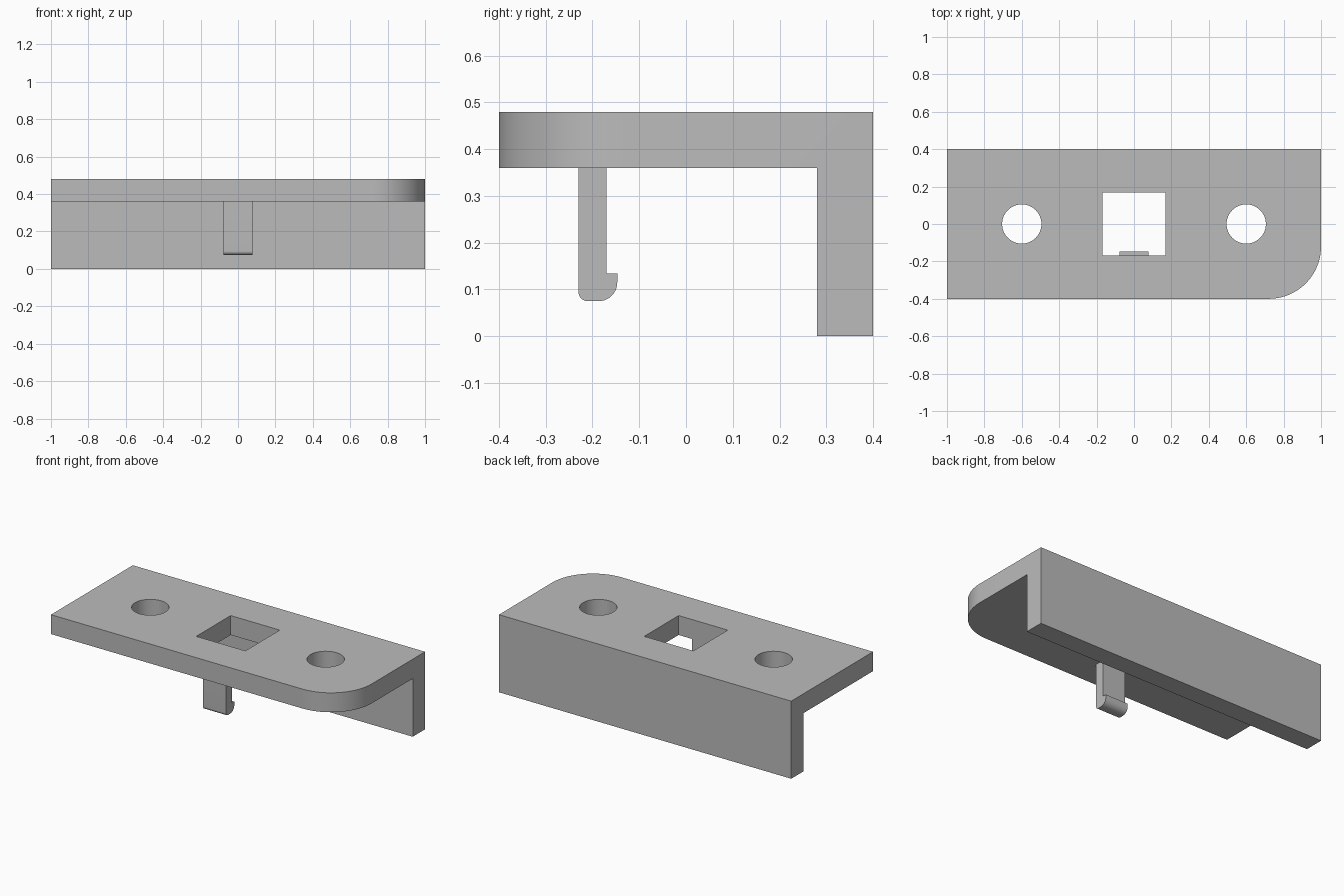
import bpy, bmesh, math
from mathutils import Vector

if "Cube" in bpy.data.objects:
    bpy.data.objects.remove(bpy.data.objects["Cube"], do_unlink=True)

GREY = (0.5, 0.5, 0.5, 1)
grey = bpy.data.materials.new("plain grey")
grey.use_nodes = True
grey.diffuse_color = GREY
grey.node_tree.nodes["Principled BSDF"].inputs["Base Color"].default_value = GREY


def extrude_x(name, profile, x0, x1, corner=None):
    """Extrude a (y, z) profile along x; optionally round one vertical edge."""
    bm = bmesh.new()
    face = bm.faces.new([bm.verts.new((x0, y, z)) for y, z in profile])
    out = bmesh.ops.extrude_face_region(bm, geom=[face])
    moved = [g for g in out["geom"] if isinstance(g, bmesh.types.BMVert)]
    bmesh.ops.translate(bm, verts=moved, vec=(x1 - x0, 0, 0))
    if corner:
        x, y, radius = corner
        edges = [e for e in bm.edges
                 if all((v.co.xy - Vector((x, y))).length < 1e-4 for v in e.verts)]
        bmesh.ops.bevel(bm, geom=edges, offset=radius, segments=24,
                        profile=0.5, affect='EDGES')
    bmesh.ops.recalc_face_normals(bm, faces=bm.faces)
    mesh = bpy.data.meshes.new(name)
    bm.to_mesh(mesh)
    bm.free()
    mesh.materials.append(grey)
    obj = bpy.data.objects.new(name, mesh)
    bpy.context.collection.objects.link(obj)
    return obj


def arc(cy, cz, radius, start, end, steps=10):
    angles = [math.radians(start + (end - start) * i / steps) for i in range(steps + 1)]
    return [(cy + radius * math.cos(a), cz + radius * math.sin(a)) for a in angles]


def smooth(obj):
    bpy.ops.object.select_all(action='DESELECT')
    obj.select_set(True)
    bpy.context.view_layer.objects.active = obj
    bpy.ops.object.shade_smooth_by_angle(angle=math.radians(30))


# L-shaped bracket: top plate and back wall, one front corner rounded
bracket = extrude_x("bracket", [(-0.4, 0.36), (0.28, 0.36), (0.28, 0), (0.4, 0),
                                (0.4, 0.48), (-0.4, 0.48)], -1, 1, (1, -0.4, 0.28))

# Cutters: two screw holes and the square window
cutters = []
for side in (-1, 1):
    bpy.ops.mesh.primitive_cylinder_add(vertices=64, radius=0.105, depth=0.4,
                                        location=(side * 0.6, 0, 0.42))
    cutters.append(bpy.context.object)
bpy.ops.mesh.primitive_cube_add(size=1, location=(0, 0, 0.42))
bpy.context.object.scale = (0.336, 0.336, 0.4)
cutters.append(bpy.context.object)

for cutter in cutters:
    cutter.name = "hole_cutter"
    cutter.data.materials.append(grey)
    mod = bracket.modifiers.new("hole", 'BOOLEAN')
    mod.operation = 'DIFFERENCE'
    mod.solver = 'EXACT'
    mod.object = cutter
    bpy.context.view_layer.objects.active = bracket
    bpy.ops.object.modifier_apply(modifier=mod.name)
    bpy.data.objects.remove(cutter, do_unlink=True)

# Clip hanging below the plate, with a rounded lip at its foot
clip_profile = ([(-0.17, 0.36), (-0.23, 0.36)]
                + arc(-0.21, 0.095, 0.02, 180, 270)
                + arc(-0.187, 0.115, 0.04, 270, 360)
                + [(-0.147, 0.134), (-0.17, 0.134)])
clip = extrude_x("clip", clip_profile, -0.078, 0.078)

for part in (bracket, clip):
    smooth(part)
